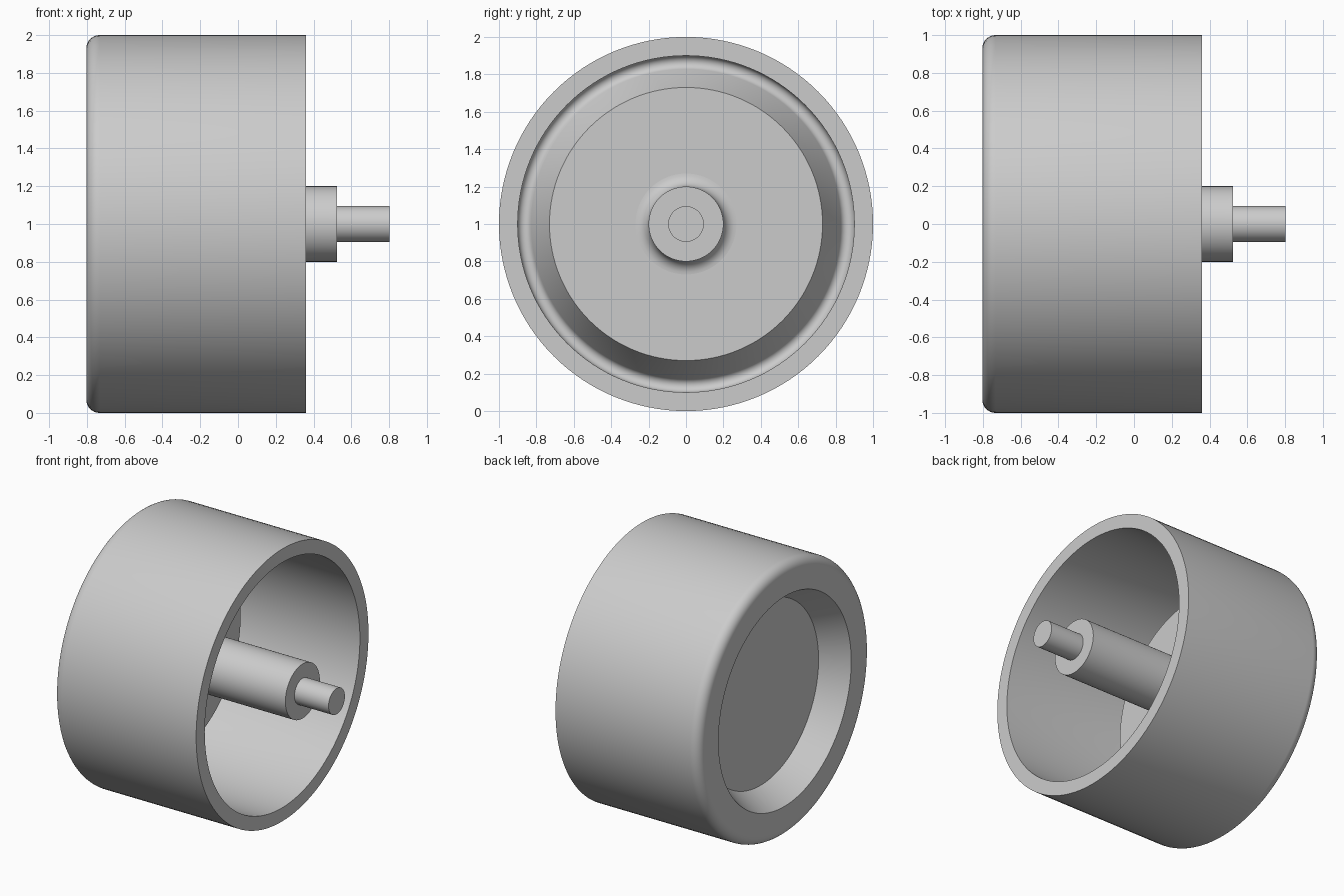
import bpy, bmesh
from math import radians, sin, cos
from mathutils import Vector

cube = bpy.data.objects.get("Cube")
if cube:
    bpy.data.objects.remove(cube, do_unlink=True)

grey = bpy.data.materials.new("plain grey")
grey.use_nodes = True
colour = (0.6, 0.6, 0.6, 1)
grey.diffuse_color = colour
grey.node_tree.nodes["Principled BSDF"].inputs["Base Color"].default_value = colour

AXLE_HEIGHT = 1.0


def arc(x, r, radius, start, end, steps=8):
    """Rounded corner in the (x, radius) plane; angles from +x."""
    angles = [radians(start + (end - start) * i / steps) for i in range(steps + 1)]
    return [(x + radius * cos(a), r + radius * sin(a)) for a in angles]


def lathe(name, profile, sides=128):
    """Turn an (x, radius) profile about the axle."""
    bm = bmesh.new()
    verts = [bm.verts.new((x, 0, r)) for x, r in profile]
    edges = [bm.edges.new(pair) for pair in zip(verts, verts[1:])]
    bmesh.ops.spin(bm, geom=verts + edges, cent=Vector(), axis=(1, 0, 0),
                   angle=radians(360), steps=sides, use_merge=True)
    bmesh.ops.remove_doubles(bm, verts=bm.verts, dist=0.0001)
    bmesh.ops.recalc_face_normals(bm, faces=bm.faces)
    mesh = bpy.data.meshes.new(name)
    bm.to_mesh(mesh)
    bm.free()
    mesh.materials.append(grey)
    obj = bpy.data.objects.new(name, mesh)
    obj.location.z = AXLE_HEIGHT
    bpy.context.collection.objects.link(obj)
    bpy.ops.object.select_all(action="DESELECT")
    obj.select_set(True)
    bpy.context.view_layer.objects.active = obj
    bpy.ops.object.shade_smooth_by_angle(angle=radians(30))
    return obj


# Dished wheel shell: recessed outer face, rounded shoulder, open inner side
shell = [(-0.61, 0), (-0.61, 0.667), (-0.803, 0.77)]
shell += arc(-0.733, 0.93, 0.07, 180, 90)
shell += [(0.36, 1.0), (0.36, 0.9)]
shell += arc(-0.667, 0.862, 0.038, 90, 242, 12)
shell += [(-0.49, 0.73), (-0.49, 0)]
lathe("wheel_shell", shell)

# Hub with a flared foot where it meets the wheel
hub = [(-0.49, 0)] + arc(-0.42, 0.27, 0.07, 180, 270)
hub += [(0.525, 0.2), (0.525, 0)]
lathe("hub", hub)

# Axle pin
lathe("axle_pin", [(0.525, 0), (0.525, 0.095), (0.802, 0.095), (0.802, 0)])
